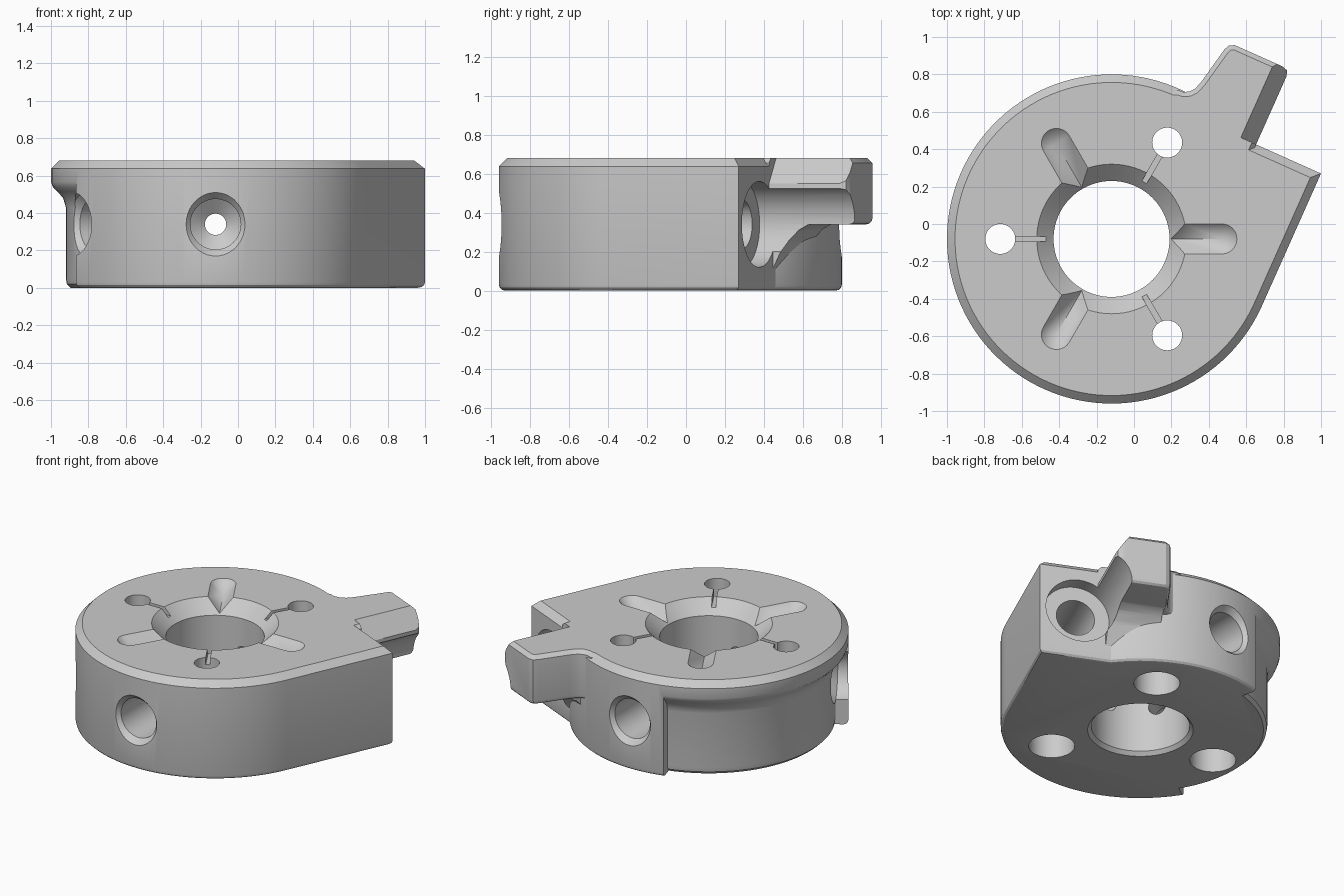
import bpy, bmesh
from math import sin, cos, radians, pi
from mathutils import Matrix

if "Cube" in bpy.data.objects:
    bpy.data.objects.remove(bpy.data.objects["Cube"])

HEIGHT, RADIUS, MID = 0.68, 0.88, 0.34
GREY = (0.6, 0.6, 0.6, 1)
CENTRE = Matrix.Translation((-0.12, -0.08, 0))
CLAMP = CENTRE @ Matrix.Rotation(radians(-24.05), 4, "Z")   # frame of the clamp block and arm

steel = bpy.data.materials.new("grey steel")
steel.use_nodes = True
steel.diffuse_color = GREY
steel.node_tree.nodes["Principled BSDF"].inputs["Base Color"].default_value = GREY


def finish(bm, name, frame):
    bmesh.ops.recalc_face_normals(bm, faces=bm.faces)
    if bm.calc_volume(signed=True) < 0:
        bmesh.ops.reverse_faces(bm, faces=bm.faces)
    mesh = bpy.data.meshes.new(name)
    bm.to_mesh(mesh)
    bm.free()
    mesh.transform(frame)
    mesh.materials.append(steel)
    obj = bpy.data.objects.new(name, mesh)
    bpy.context.scene.collection.objects.link(obj)
    return obj


def loft(name, rings, frame=CENTRE):
    """Skin a list of rings and cap the ends."""
    bm = bmesh.new()
    rows = [[bm.verts.new(p) for p in ring] for ring in rings]
    n = len(rows[0])
    for a, b in zip(rows, rows[1:]):
        for i in range(n):
            j = (i + 1) % n
            bm.faces.new((a[i], a[j], b[j], b[i]))
    bm.faces.new(rows[0])
    bm.faces.new(rows[-1])
    return finish(bm, name, frame)


def inset(outline, d):
    """Move a counter-clockwise outline inwards by d."""
    points = []
    for i, (x, y) in enumerate(outline):
        px, py = outline[i - 1]
        qx, qy = outline[(i + 1) % len(outline)]
        la = ((x - px) ** 2 + (y - py) ** 2) ** 0.5
        lb = ((qx - x) ** 2 + (qy - y) ** 2) ** 0.5
        ax, ay = (py - y) / la, (x - px) / la
        bx, by = (y - qy) / lb, (qx - x) / lb
        k = d / (1 + ax * bx + ay * by)
        points.append((x + k * (ax + bx), y + k * (ay + by)))
    return points


def prism(name, outline, z0, z1, frame, top=0, bottom=0):
    """Upright prism, chamfered above and rounded below."""
    levels = [(0, z0)]
    if bottom:
        levels = [(bottom * (1 - sin(a)), z0 + bottom * (1 - cos(a)))
                  for a in (0, pi / 6, pi / 3, pi / 2)]
    levels += [(0, z1 - top), (top, z1)] if top else [(0, z1)]
    return loft(name, [[(x, y, z) for x, y in inset(outline, d)] for d, z in levels], frame)


def lathe(name, profile, frame, n=48):
    return loft(name, [[(r * cos(2 * pi * i / n), r * sin(2 * pi * i / n), h)
                        for i in range(n)] for r, h in profile], frame)


def arc(radius, start, end, n):
    angles = [radians(start + (end - start) * i / n) for i in range(n + 1)]
    return [(radius * cos(a), radius * sin(a)) for a in angles]


def turned(angle):
    return CENTRE @ Matrix.Rotation(radians(angle), 4, "Z")


def combine(target, tool, operation):
    mod = target.modifiers.new("cut", "BOOLEAN")
    mod.operation, mod.solver, mod.object = operation, "EXACT", tool
    graph = bpy.context.evaluated_depsgraph_get()
    mesh = bpy.data.meshes.new_from_object(target.evaluated_get(graph))
    target.modifiers.clear()
    target.data = mesh
    bpy.data.objects.remove(tool)


# Round body with the square clamp block
outline = arc(RADIUS, 61.9, 360, 100) + [(0.88, 0.776)]
body = prism("clamp_ring_body", outline, 0, HEIGHT, CLAMP, top=0.043, bottom=0.03)

# Step under the rim, around the back and right side
step = [(0.76, -0.05), (0.775, 0), (0.795, 0.02), (0.80, 0.05), (0.80, 0.43), (0.815, 0.48),
        (0.845, 0.515), (0.87, 0.54), (0.885, 0.58), (1.2, 0.58), (1.2, -0.05)]
combine(body, loft("rim_step", [[(r * cos(a), r * sin(a), z) for r, z in step]
        for a in (radians(106 + 106 * i / 36) for i in range(37))]), "DIFFERENCE")

# Arm with the flare beneath it
arm_outline = [(0.5, 0.6), (0.5, 1.175), (0.49, 1.205), (0.46, 1.215), (0.18, 1.215),
               (0.15, 1.2), (0.138, 1.17), (0.096, 0.963), (0.08, 0.915), (0.06, 0.89),
               (0.03, 0.874), (0.0, 0.872), (-0.06, 0.84), (-0.1, 0.6)]
combine(body, prism("arm", arm_outline, MID, HEIGHT, CLAMP, top=0.025, bottom=0.03), "UNION")
flare = [(0.6, 0.42), (0.6, 0.1), (0.77, 0.1), (0.81, 0.18), (0.85, 0.255), (0.9, 0.31),
         (0.95, 0.337), (1.0, 0.345), (1.0, 0.42)]
combine(body, loft("arm_flare", [[(u, v, z) for v, z in flare] for u in (0.115, 0.45)],
                   CLAMP), "UNION")

# Sloping face on the arm, screw channel and screw hole
slope = [(0.41, HEIGHT), (0.41, 0.8), (0.6, 0.8), (0.6, 0.55), (0.5, 0.55)]
combine(body, loft("arm_slope", [[(u, v, z) for u, z in slope] for v in (0.777, 1.4)],
                   CLAMP), "DIFFERENCE")
along = CLAMP @ Matrix.Translation((0.62, 0, MID)) @ Matrix.Rotation(-pi / 2, 4, "X")
combine(body, lathe("screw_channel", [(0.03, 0.1), (0.125, 0.18), (0.125, 0.68), (0.22, 0.68),
                                      (0.22, 1.5)], along), "DIFFERENCE")

# Central bore: countersunk above, chamfered below
bore = [(0.36, -0.03), (0.31, 0.025), (0.31, 0.59), (0.42, 0.70)]
combine(body, lathe("central_bore", bore, CENTRE, 80), "DIFFERENCE")

# Radial holes with a drill tip opening into the bore
for angle in (90, 210, 270):
    rim = 0.80 if angle == 210 else RADIUS
    frame = turned(angle) @ Matrix.Translation((0, 0, MID)) @ Matrix.Rotation(pi / 2, 4, "Y")
    combine(body, lathe("radial_hole", [(0.057, 0.2), (0.057, 0.44), (0.135, 0.5), (0.135, rim - 0.04),
                                        (0.17, rim), (0.17, 1.1)], frame), "DIFFERENCE")

# Three vertical bolt holes, each with a thin groove running to the bore
for angle in (60, 180, 300):
    frame = turned(angle)
    bolt = [(0.145, -0.1), (0.145, 0.45), (0.08, 0.45), (0.08, 0.8)]
    combine(body, lathe("bolt_hole", bolt, frame @ Matrix.Translation((0.595, 0, 0))), "DIFFERENCE")
    thin = [(0.3, -0.014), (0.55, -0.014), (0.55, 0.014), (0.3, 0.014)]
    combine(body, prism("thin_groove", thin, 0.63, 0.8, frame), "DIFFERENCE")

# Three V-shaped slots with conical ends
for angle in (0, 120, 240):
    bm = bmesh.new()
    for x in (0.15, 0.59):
        bm.verts.new((x, 0, 0.598))
        for px, py in arc(0.1, 0, 345, 23):
            bm.verts.new((x + px, py, 0.7))
    hull = bmesh.ops.convex_hull(bm, input=bm.verts)
    bmesh.ops.delete(bm, geom=list({*hull["geom_interior"], *hull["geom_unused"]}), context="VERTS")
    combine(body, finish(bm, "v_slot", turned(angle)), "DIFFERENCE")

# Smooth curved walls, keep machined edges sharp
bpy.context.view_layer.objects.active = body
body.select_set(True)
bpy.ops.object.shade_smooth_by_angle(angle=radians(25))
